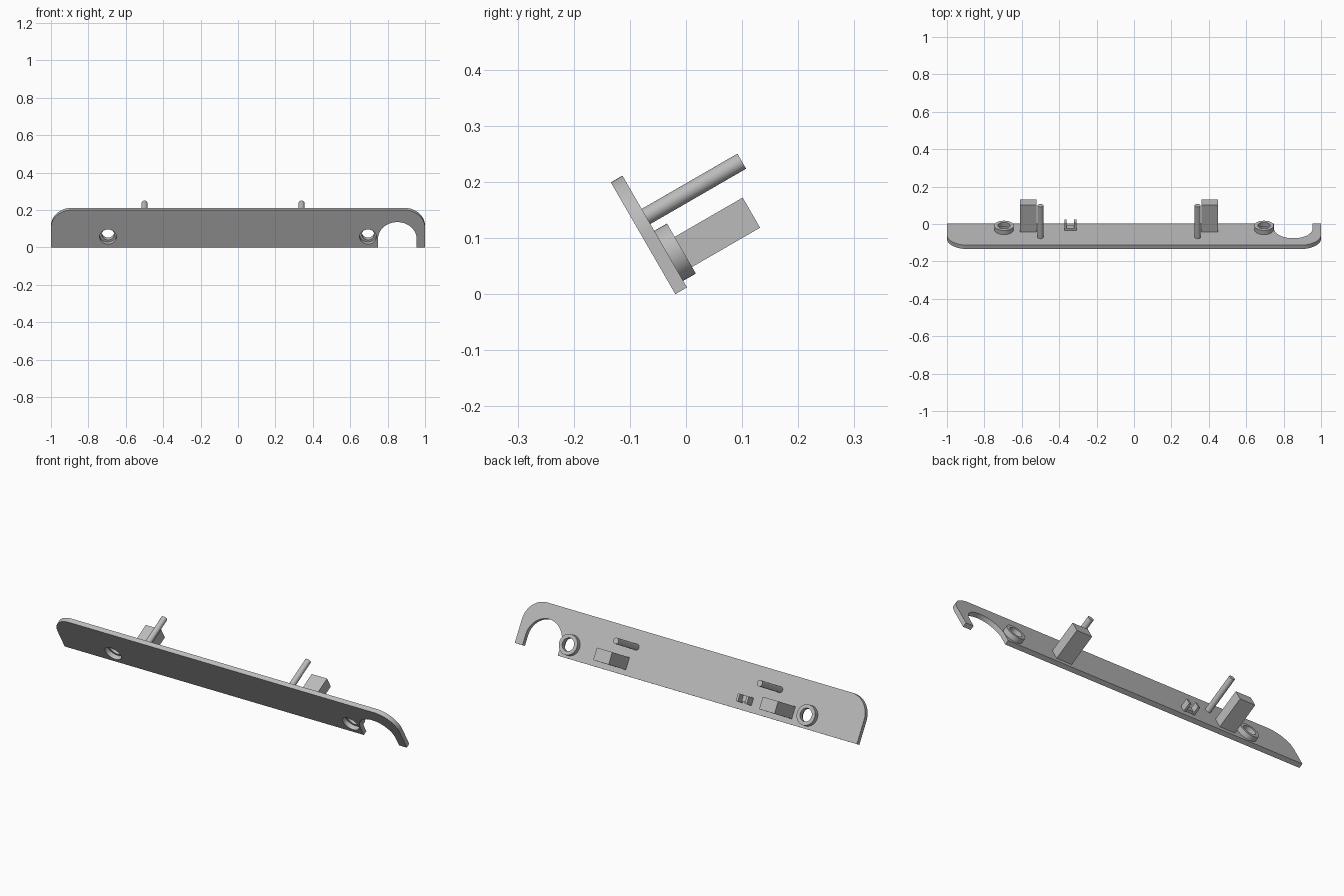
import bpy, bmesh, math
from mathutils import Matrix

cube = bpy.data.objects.get("Cube")
if cube:
    bpy.data.objects.remove(cube, do_unlink=True)

LENGTH, HEIGHT, THICK = 2.0, 0.23, 0.024
TILT = math.radians(30)
# Parts are modelled upright (x along, y depth, z height), then leaned back
LEAN = Matrix.Translation((0, -0.019, 0)) @ Matrix.Rotation(TILT, 4, 'X')

grey = bpy.data.materials.new("plain_grey")
grey.use_nodes = True
grey.diffuse_color = (0.5, 0.5, 0.5, 1)
grey.node_tree.nodes["Principled BSDF"].inputs["Base Color"].default_value = (0.5, 0.5, 0.5, 1)


def finish(name, bm, smooth=False):
    bmesh.ops.recalc_face_normals(bm, faces=bm.faces)
    mesh = bpy.data.meshes.new(name)
    bm.to_mesh(mesh)
    bm.free()
    mesh.materials.append(grey)
    ob = bpy.data.objects.new(name, mesh)
    bpy.context.collection.objects.link(ob)
    ob.matrix_world = LEAN
    bpy.ops.object.select_all(action='DESELECT')
    ob.select_set(True)
    bpy.context.view_layer.objects.active = ob
    if smooth:
        bpy.ops.object.shade_smooth_by_angle(angle=math.radians(35))
    return ob


def arc(cx, cz, r, start, end, n=16):
    angles = [math.radians(start + (end - start) * i / n) for i in range(n + 1)]
    return [(cx + r * math.cos(t), cz + r * math.sin(t)) for t in angles]


def prism(name, outline, y0, y1, smooth=False):
    bm = bmesh.new()
    face = bm.faces.new([bm.verts.new((x, y0, z)) for x, z in outline])
    out = bmesh.ops.extrude_face_region(bm, geom=[face])
    tops = [v for v in out["geom"] if isinstance(v, bmesh.types.BMVert)]
    bmesh.ops.translate(bm, verts=tops, vec=(0, y1 - y0, 0))
    return finish(name, bm, smooth)


def box(name, x0, x1, y0, y1, z0, z1):
    return prism(name, [(x0, z0), (x1, z0), (x1, z1), (x0, z1)], y0, y1)


def ring(name, x, z, r_in, r_out, y0, y1, n=40):
    bm = bmesh.new()
    profile = [(r_in, y0), (r_out, y0), (r_out, y1), (r_in, y1)]
    loops = []
    for i in range(n):
        t = math.tau * i / n
        loops.append([bm.verts.new((x + r * math.cos(t), y, z + r * math.sin(t)))
                      for r, y in profile])
    for i in range(n):
        a, b = loops[i], loops[(i + 1) % n]
        for k in range(4):
            j = (k + 1) % 4
            bm.faces.new((a[k], a[j], b[j], b[k]))
    return finish(name, bm, True)


# Plate with rounded top corners and an arched notch at one end
half, fillet = LENGTH / 2, 0.11
notch_x, notch_r, notch_z = 0.852, 0.103, 0.053
outline = [(-half, 0), (notch_x - notch_r, 0)]
outline += arc(notch_x, notch_z, notch_r, 180, 0, 28)
outline += [(notch_x + notch_r, 0), (half, 0)]
outline += arc(half - fillet, HEIGHT - fillet, fillet, 0, 90)
outline += arc(fillet - half, HEIGHT - fillet, fillet, 90, 180)
plate = prism("plate", outline, 0, THICK)

# Screw holes through the plate, each with a raised collar behind
BOSS_X, BOSS_Z = 0.695, 0.065
for side, sx in (("right", -1), ("left", 1)):
    cutter = prism("hole_cutter", arc(sx * BOSS_X, BOSS_Z, 0.045, 0, 360, 40)[:-1], -0.1, 0.1)
    cutter.hide_render = True
    cut = plate.modifiers.new("hole", 'BOOLEAN')
    cut.operation, cut.solver, cut.object = 'DIFFERENCE', 'EXACT', cutter
    bpy.context.view_layer.objects.active = plate
    bpy.ops.object.modifier_apply(modifier=cut.name)
    bpy.data.objects.remove(cutter, do_unlink=True)
    ring(side + "_screw_collar", sx * BOSS_X, BOSS_Z, 0.033, 0.0515, THICK, 0.05)
bpy.ops.object.select_all(action='DESELECT')
plate.select_set(True)
bpy.context.view_layer.objects.active = plate
bpy.ops.object.shade_smooth_by_angle(angle=math.radians(35))

# Locating pins and support blocks on the back
for side, pin_x, block_x in (("right", -0.5, -0.565), ("left", 0.34, 0.405)):
    prism(side + "_pin", arc(pin_x, 0.146, 0.0155, 0, 360, 24)[:-1], 0.02, 0.221, True)
    box(side + "_block", block_x - 0.045, block_x + 0.045, 0.02, 0.19, 0.027, 0.089)

# Small two-pronged clip
CLIP_X = -0.34
for side, sx in (("right", -1), ("left", 1)):
    edge = CLIP_X + sx * 0.026
    box(side + "_clip_prong", edge - 0.006, edge + 0.006, 0.02, 0.07, 0.033, 0.072)
box("clip_bridge", CLIP_X - 0.021, CLIP_X + 0.021, 0.02, 0.036, 0.04, 0.072)
